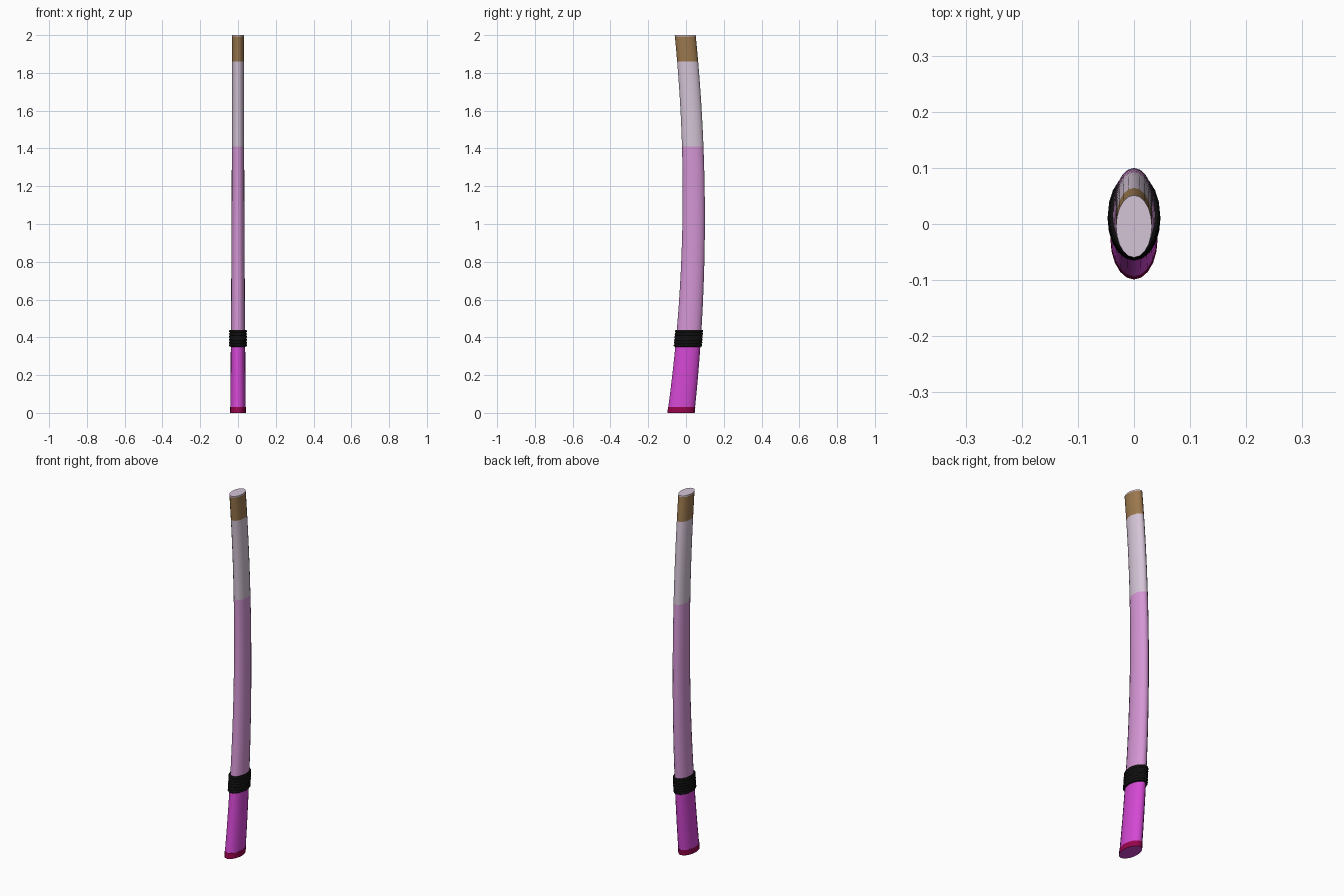
import bpy, bmesh, math

cube = bpy.data.objects.get("Cube")
if cube:
    bpy.data.objects.remove(cube, do_unlink=True)

SIDES = 20


def srgb(r, g, b):
    def lin(v):
        v /= 255
        return v / 12.92 if v <= 0.04045 else ((v + 0.055) / 1.055) ** 2.4
    return (lin(r), lin(g), lin(b), 1)


def material(name, rgb):
    m = bpy.data.materials.new(name)
    m.use_nodes = True
    m.diffuse_color = srgb(*rgb)
    m.node_tree.nodes["Principled BSDF"].inputs["Base Color"].default_value = m.diffuse_color
    return m


magenta = material("magenta", (212, 72, 212))
pink = material("pink", (212, 150, 212))
pale = material("pale lilac", (212, 196, 214))
brown = material("horn brown", (155, 120, 78))
crimson = material("crimson", (150, 5, 75))
black = material("cord black", (15, 15, 15))


def centre(z):
    """Sideways bow of the sheath at height z."""
    return 0.041 - 0.0558 * (z - 1.1) ** 2


def half_depth(z):
    """Half of the long axis of the oval section at height z."""
    return 0.0555 + 0.016 * (1 - z / 2) ** 2


def sheath_part(name, mat, rows, bottom=None, top=None):
    """Loft oval rings given as (height, extra radius); optional cap materials."""
    bm = bmesh.new()
    rings = []
    for z, grow in rows:
        depth = half_depth(z) + grow
        width = half_depth(z) * 0.575 + grow
        ring = []
        for i in range(SIDES):
            a = math.tau * i / SIDES
            ring.append(bm.verts.new((width * math.cos(a), centre(z) + depth * math.sin(a), z)))
        rings.append(ring)
    for low, high in zip(rings, rings[1:]):
        for i in range(SIDES):
            j = (i + 1) % SIDES
            bm.faces.new((low[i], low[j], high[j], high[i]))
    mats = [mat]
    for cap, ring in ((bottom, rings[0][::-1]), (top, rings[-1])):
        if cap:
            mats.append(cap)
            bm.faces.new(ring).material_index = len(mats) - 1
    mesh = bpy.data.meshes.new(name)
    bm.to_mesh(mesh)
    bm.free()
    for m in mats:
        mesh.materials.append(m)
    obj = bpy.data.objects.new(name, mesh)
    bpy.context.collection.objects.link(obj)
    bpy.ops.object.select_all(action="DESELECT")
    obj.select_set(True)
    bpy.context.view_layer.objects.active = obj
    bpy.ops.object.shade_smooth_by_angle(angle=math.radians(40))
    return obj


def span(low, high, steps, grow=0):
    return [(low + (high - low) * i / steps, grow) for i in range(steps + 1)]


# Sheath body, from the foot to the mouth
sheath_part("end_cap", crimson, span(0, 0.03, 1, 0.001), bottom=magenta, top=crimson)
sheath_part("lower_sheath", magenta, span(0.03, 0.4, 5))
sheath_part("middle_sheath", pink, span(0.4, 1.41, 12))
sheath_part("upper_sheath", pale, span(1.41, 1.86, 6))
sheath_part("mouth_collar", brown, span(1.86, 1.993, 3))
sheath_part("mouth_plate", pale, span(1.993, 2, 1), top=pale)

# Wrapped cord band made of stacked rounded turns
TURNS = 6
pitch = 0.09 / TURNS
rows = [(0.35, 0)]
for t in range(TURNS):
    base = 0.35 + t * pitch
    rows += [(base + pitch * 0.05, 0.006), (base + pitch * 0.3, 0.009),
             (base + pitch * 0.7, 0.009), (base + pitch * 0.95, 0.006)]
rows.append((0.44, 0))
sheath_part("cord_band", black, rows)
